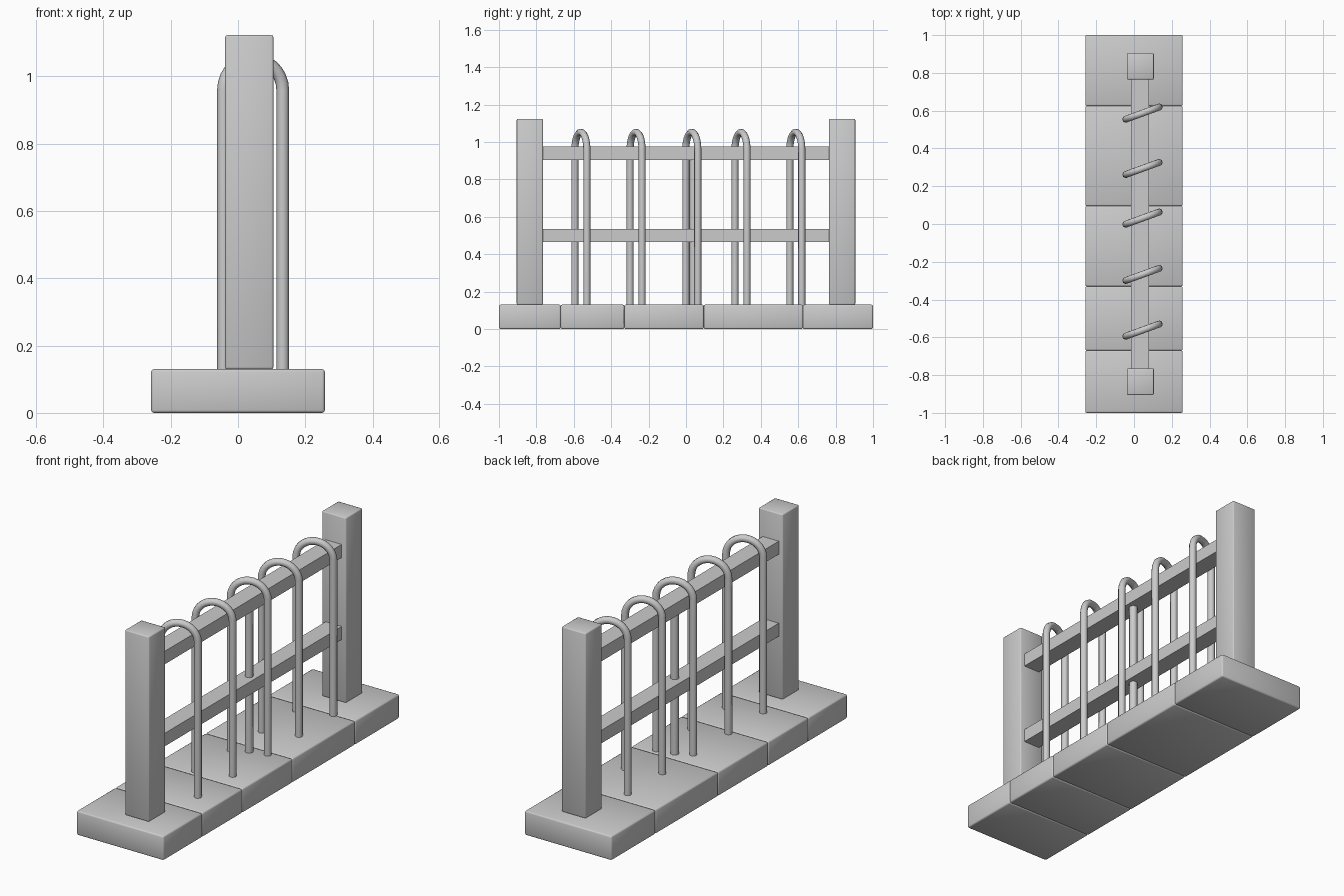
import bpy
import math

if "Cube" in bpy.data.objects:
    bpy.data.objects.remove(bpy.data.objects["Cube"], do_unlink=True)

grey = bpy.data.materials.new("plain grey")
grey.use_nodes = True
grey.diffuse_color = (0.6, 0.6, 0.6, 1)
grey.node_tree.nodes["Principled BSDF"].inputs["Base Color"].default_value = grey.diffuse_color

BASE_TOP = 0.13


def finish(obj, name):
    obj.name = name
    obj.data.materials.append(grey)
    bpy.ops.object.select_all(action='DESELECT')
    obj.select_set(True)
    bpy.context.view_layer.objects.active = obj
    bpy.ops.object.shade_smooth_by_angle(angle=math.radians(50))


def box(name, x, y, z, bevel=0.0):
    """Box from (low, high) ranges on each axis, with softened edges."""
    bpy.ops.mesh.primitive_cube_add(size=1, location=[sum(r) / 2 for r in (x, y, z)])
    obj = bpy.context.object
    obj.scale = [r[1] - r[0] for r in (x, y, z)]
    bpy.ops.object.transform_apply(location=False, rotation=False, scale=True)
    if bevel:
        mod = obj.modifiers.new("soft edges", 'BEVEL')
        mod.width = bevel
        mod.segments = 2
        bpy.ops.object.modifier_apply(modifier=mod.name)
    finish(obj, name)


def tube(name, points, radius):
    """Round bar swept along a path."""
    curve = bpy.data.curves.new(name, 'CURVE')
    curve.dimensions = '3D'
    curve.bevel_depth = radius
    curve.bevel_resolution = 2
    curve.use_fill_caps = True
    spline = curve.splines.new('POLY')
    spline.points.add(len(points) - 1)
    for point, co in zip(spline.points, points):
        point.co = (*co, 1)
    obj = bpy.data.objects.new(name, curve)
    bpy.context.collection.objects.link(obj)
    bpy.ops.object.select_all(action='DESELECT')
    obj.select_set(True)
    bpy.context.view_layer.objects.active = obj
    bpy.ops.object.convert(target='MESH')
    finish(bpy.context.object, name)


# Row of kerb stones of uneven length
joints = [-1, -0.67, -0.33, 0.095, 0.625, 1]
for i, (start, end) in enumerate(zip(joints, joints[1:])):
    box(f"base_block_{i + 1}", (-0.258, 0.258), (start, end), (0, BASE_TOP), 0.008)

# End posts
for name, y in (("front_post", -0.835), ("back_post", 0.835)):
    box(name, (-0.038, 0.105), (y - 0.07, y + 0.07), (BASE_TOP, 1.123), 0.006)

# Rails between the posts
for name, z in (("lower_rail", 0.5), ("upper_rail", 0.94)):
    box(name, (-0.015, 0.08), (-0.77, 0.77), (z - 0.035, z + 0.035))

# Central upright under the upper rail
tube("centre_upright", [(0.038, 0.04, BASE_TOP - 0.01), (0.038, 0.04, 0.92)], 0.021)

# Hoops straddling the rails, each turned slightly
HALF_X, HALF_Y, SPRING, RISE = 0.088, 0.032, 0.96, 0.092
for i, y in enumerate((-0.562, -0.267, 0.031, 0.294, 0.587)):
    arch = [math.pi * k / 14 for k in range(15)]
    path = [(-1, BASE_TOP - 0.01)]
    path += [(-math.cos(a), SPRING + RISE * math.sin(a)) for a in arch]
    path += [(1, BASE_TOP - 0.01)]
    tube(f"hoop_{i + 1}", [(0.045 + HALF_X * u, y + HALF_Y * u, z) for u, z in path], 0.019)
